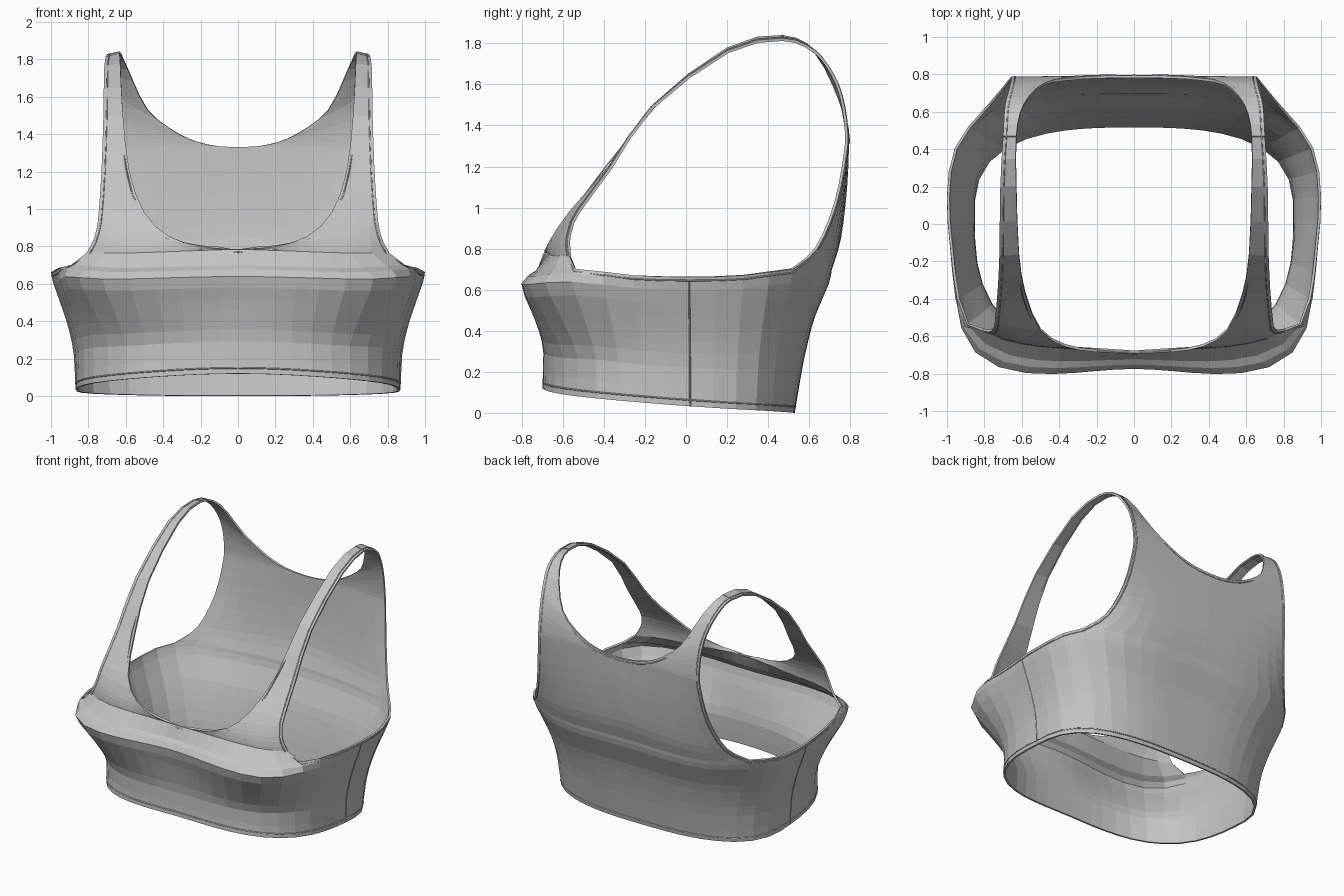
import bpy, bmesh
from math import sin, cos, pi, radians, exp
from mathutils import Vector

cube = bpy.data.objects.get("Cube")
if cube:
    bpy.data.objects.remove(cube)

fabric = bpy.data.materials.new("grey fabric")
fabric.use_nodes = True
GREY = (0.55, 0.55, 0.55, 1)
fabric.diffuse_color = GREY
fabric.node_tree.nodes["Principled BSDF"].inputs["Base Color"].default_value = GREY

SPAN = 8                        # columns in each of front, side and back
CENTRE_Y = 0.05


def spline(points, steps, before=None, after=None):
    """Catmull-Rom samples through points; before and after steer the ends."""
    pts = [Vector(p) for p in (before or points[0], *points, after or points[-1])]
    out = []
    for a, b, c, d in zip(pts, pts[1:], pts[2:], pts[3:]):
        for i in range(steps):
            t = i / steps
            out.append(b + (c - a) * t / 2 + (a * 2 - b * 5 + c * 4 - d) * t * t / 2
                       + (b * 3 - a - c * 3 + d) * t ** 3 / 2)
    return out + [pts[-2]]


def column_angle(j):
    stops = [0, 58, 118, 180]
    k = min(j // SPAN, 2)
    return radians(stops[k] + (stops[k + 1] - stops[k]) * (j - k * SPAN) / SPAN)


def ring_point(j, v, width, front, back, n_front, n_back, cup):
    """Point on a squared oval, v of the way from hem to armhole."""
    a = column_angle(j)
    s, c = sin(a), cos(a)
    depth, n = (front + CENTRE_Y, n_front) if c > 0 else (back - CENTRE_Y, n_back)
    r = (abs(s / width) ** n + abs(c / depth) ** n) ** (-1 / n)
    if a < radians(80):
        r *= 1 + cup * sin(a * pi / radians(80)) ** 2
    hem = 0.03 + 0.06 * c + 0.03 * c * c
    corners = sum(exp(-((j - k * SPAN) / 1.5) ** 2) for k in (1, 2))
    top = 0.662 + 0.035 * c * c + 0.03 * corners
    x = 0 if j in (0, 3 * SPAN) else r * s * (1 - 0.1 * v * max(c, 0))
    return Vector((x, CENTRE_Y - r * c, hem + (top - hem) * v))


# Chest band: height fraction, half width, front, back, squareness, cup push
band = spline([
    (0, .865, .70, .53, 2.9, 2.8, 0),
    (.3, .875, .695, .565, 3, 2.9, 0),
    (.5, .90, .715, .595, 3.4, 3, .02),
    (.68, .935, .74, .63, 4, 3.1, .04),
    (.9, .985, .775, .695, 5, 3.2, .045),
    (1, 1, .725, .71, 4.5, 3.3, .02)], 2)
rings = [[ring_point(j, *row) for j in range(3 * SPAN + 1)] for row in band]
chest = rings[-1]

# Neckline and armhole edges; the fourth armhole value is the row's fullness
front_neck = spline([
    (0, -.69, .785), (.2, -.685, .80), (.37, -.655, .855), (.5, -.57, .98),
    (.58, -.38, 1.2), (.615, -.165, 1.5), (.63, .2, 1.78), (.63, .47, 1.84)], 2,
    before=(-.2, -.685, .80), after=(.59, .64, 1.755))
front_arm = spline([
    (.81, -.57, .765, .35), (.775, -.578, .83, .2), (.755, -.565, .9, .1),
    (.745, -.53, .98, .03), (.73, -.37, 1.2, 0), (.72, -.17, 1.49, 0),
    (.715, .2, 1.765, 0), (.7, .47, 1.825, 0)], 2, after=(.69, .63, 1.765, 0))
BACK_STEPS = 3
NECK_START = 3 * BACK_STEPS     # back row where the neckline begins
back_neck = spline([
    chest[-1], (0, .755, .85), (0, .785, 1.1), (0, .795, 1.33)], BACK_STEPS)[:-1]
back_neck += spline([
    (0, .795, 1.33), (.16, .793, 1.345), (.31, .785, 1.4), (.48, .755, 1.53),
    (.59, .64, 1.755), (.63, .47, 1.84)], BACK_STEPS,
    before=(-.16, .793, 1.345), after=(.63, .2, 1.78))
back_arm = spline([
    (*chest[2 * SPAN], 1), (.78, .64, .80, .5), (.7, .735, 1.02, .15),
    (.66, .785, 1.28, 0), (.655, .785, 1.4, 0), (.658, .765, 1.53, 0),
    (.668, .72, 1.65, 0), (.69, .63, 1.765, 0), (.7, .47, 1.825, 0)], BACK_STEPS,
    after=(.715, .2, 1.765, 0))


def panel(base, neck, arm):
    """Rows from neck edge to arm edge, keeping the fullness of the base row."""
    rows = []
    for inner, outer in zip(neck, arm):
        row = []
        for j, p in enumerate(base):
            s = j / SPAN
            swell = (p - base[0].lerp(base[-1], s)) * outer[3]
            q = inner.lerp(outer.to_3d(), s) + swell
            q.x = max(q.x, 0)
            row.append(q)
        rows.append(row)
    return rows


front_base = chest[:SPAN + 1]
back_base = chest[:2 * SPAN - 1:-1]
front_rows = [front_base] + panel(front_base, front_neck, front_arm)
back_rows = panel(back_base, back_neck, back_arm)


def add_grid(bm, rows):
    grid = [[bm.verts.new(p) for p in row] for row in rows]
    for low, high in zip(grid, grid[1:]):
        for j in range(len(low) - 1):
            bm.faces.new((low[j], low[j + 1], high[j + 1], high[j]))


def finish(obj):
    obj.data.materials.append(fabric)
    bpy.context.collection.objects.link(obj)
    mirror = obj.modifiers.new("Mirror", 'MIRROR')
    mirror.merge_threshold = 0.001


# Garment shell: band, front and back panels with shoulder straps
bm = bmesh.new()
add_grid(bm, rings)
add_grid(bm, front_rows)
add_grid(bm, [row[::-1] for row in back_rows])
bmesh.ops.remove_doubles(bm, verts=bm.verts, dist=0.0005)
mesh = bpy.data.meshes.new("cropped_top")
bm.to_mesh(mesh)
bm.free()
top = bpy.data.objects.new("cropped_top", mesh)
finish(top)
solid = top.modifiers.new("Cloth thickness", 'SOLIDIFY')
solid.thickness = 0.014
solid.offset = -1


def seam(name, points, cyclic=False):
    """Fine raised stitch line lying on the cloth."""
    curve = bpy.data.curves.new(name, 'CURVE')
    curve.dimensions = '3D'
    curve.bevel_depth = 0.004
    curve.bevel_resolution = 0
    line = curve.splines.new('POLY')
    line.points.add(len(points) - 1)
    for point, p in zip(line.points, points):
        point.co = (*p, 1)
    line.use_cyclic_u = cyclic
    finish(bpy.data.objects.new(name, curve))


def inset(edge, neighbours, gap):
    """Shift an edge line square to itself, towards its neighbours."""
    out = []
    for i, (e, n) in enumerate(zip(edge, neighbours)):
        along = (edge[min(i + 1, len(edge) - 1)] - edge[max(i - 1, 0)]).normalized()
        across = n - e
        out.append(e + (across - along * across.dot(along)).normalized() * gap)
    return out


def column(rows, j):
    return [row[j] for row in rows]


# Stitch lines along the hem, side, neckline, armholes and shoulders
seam("hem_seam", inset(rings[0], rings[1], 0.03))
side = column(rings, SPAN + SPAN // 2)
seam("side_seam", side[:-1] + inset(side[-1:], side[-2:-1], 0.022))
neck_rows = front_rows[1:] + back_rows[-2:NECK_START - 1:-1]
below_rows = front_rows[:-1] + back_rows[-3:NECK_START - 2:-1]
neck_line = inset(column(neck_rows, 0), column(below_rows, 1), 0.018)
neck_line[0].x = neck_line[-1].x = 0
seam("neck_seam", neck_line)
arm_rows = front_rows[1:] + back_rows[-2:0:-1]
under = slice(2 * SPAN, SPAN - 1, -1)
seam("armhole_seam", inset(column(arm_rows, -1) + chest[under],
                           column(arm_rows, -2) + rings[-2][under], 0.018), True)
seam("shoulder_seam", front_rows[-1])
